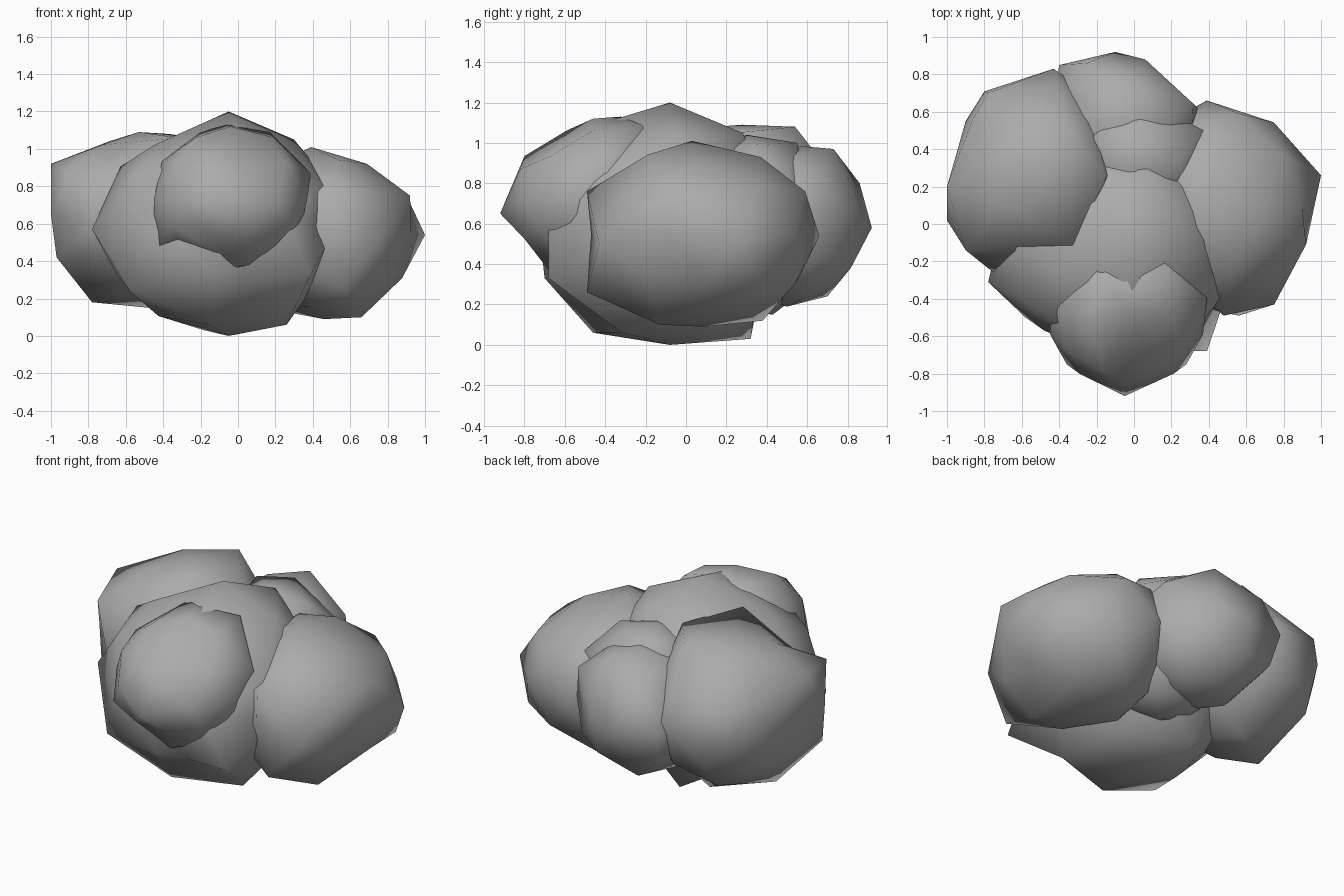
import bpy
import bmesh
from mathutils import Vector

default_cube = bpy.data.objects.get("Cube")
if default_cube:
    bpy.data.objects.remove(default_cube, do_unlink=True)

# Single plain grey surface
grey = bpy.data.materials.new("plain grey")
grey.use_nodes = True
colour = (0.41, 0.41, 0.41, 1)
grey.diffuse_color = colour
grey.node_tree.nodes["Principled BSDF"].inputs["Base Color"].default_value = colour


def add_lobe(name, centre, radii, peaks):
    """Low-poly rounded lump whose nearest corners are pulled out to the peaks."""
    centre = Vector(centre)
    radii = Vector(radii)
    bm = bmesh.new()
    bmesh.ops.create_icosphere(bm, subdivisions=2, radius=1)

    # Each corner is used once, so neighbouring peaks stay separate
    free = list(bm.verts)
    for peak in peaks:
        target = Vector((p - c) / r for p, c, r in zip(peak, centre, radii))
        corner = max(free, key=lambda v: v.co.dot(target))
        corner.co = target
        free.remove(corner)

    # Stretch the unit lump to its size and move it into place
    for vert in bm.verts:
        vert.co = centre + vert.co * radii
    bmesh.ops.recalc_face_normals(bm, faces=bm.faces)
    for face in bm.faces:
        face.smooth = True
    mesh = bpy.data.meshes.new(name)
    bm.to_mesh(mesh)
    bm.free()
    mesh.materials.append(grey)
    lobe = bpy.data.objects.new(name, mesh)
    bpy.context.collection.objects.link(lobe)
    return lobe


# Large core lump, carrying the highest and lowest points
add_lobe(
    name="core_lobe",
    centre=(-.1, -.13, .6),
    radii=(.62, .6, .58),
    peaks=[
        (-.05, -.08, 1.2), (-.05, -.08, 0),
        (-.78, -.31, .57), (.52, -.3, .57),
        (.39, -.68, .33), (.3, -.05, 1.05),
        (.26, -.32, .06), (-.18, .32, .03),
        (-.15, -.46, .06), (-.58, -.5, .24),
        (-.45, -.21, 1.02), (.07, .28, 1.05),
        (-.3, .18, 1), (-.48, -.57, .55),
        (.25, -.68, .62), (-.1, -.7, .33),
        (.46, -.4, .8),
    ],
)

# Front lump
add_lobe(
    name="front_lobe",
    centre=(-.04, -.46, .73),
    radii=(.43, .42, .39),
    peaks=[
        (-.05, -.92, .65), (-.06, -.32, 1.13),
        (-.45, -.5, .42), (.39, -.4, .87),
        (-.36, -.75, .6), (.28, -.75, .6),
        (-.05, -.6, 1.02), (0, -.82, .87),
        (0, -.68, .37), (.17, -.22, 1.09),
        (-.2, -.22, 1.09),
    ],
)

# Lump on the model's left
add_lobe(
    name="left_lobe",
    centre=(.46, .09, .55),
    radii=(.49, .56, .46),
    peaks=[
        (.39, .03, 1.01), (1, .26, .54),
        (.39, .66, .54), (.56, .59, .76),
        (.92, -.11, .75), (.48, -.49, .76),
        (.75, -.43, .5), (.56, -.49, .26),
        (.66, -.13, .1), (.87, .36, .31),
        (.3, .38, .12), (.69, .04, .92),
        (.44, .37, .93),
    ],
)

# Lump on the model's right
add_lobe(
    name="right_lobe",
    centre=(-.53, .28, .63),
    radii=(.46, .53, .46),
    peaks=[
        (-1, .2, .92), (-.9, -.14, .87),
        (-1, .02, .65), (-.97, 0, .42),
        (-.78, .2, .18), (-.47, .43, .15),
        (-.37, .54, 1.08), (-.69, .42, 1.04),
        (-.32, -.12, 1.06), (-.15, .25, 1.05),
        (-.43, .83, .7), (-.78, .7, .8),
        (-.75, -.26, .6), (-.9, .55, .6),
    ],
)

# Back lump
add_lobe(
    name="back_lobe",
    centre=(-.05, .5, .59),
    radii=(.41, .39, .4),
    peaks=[
        (-.1, .92, .58), (0, .73, .97),
        (-.4, .85, .62), (.06, .88, .62),
        (.31, .65, .8), (-.15, .7, .24),
        (-.36, .8, .42), (-.25, .86, .8),
    ],
)

# Lump filling the gap between core and back
add_lobe(
    name="upper_back_lobe",
    centre=(.03, .3, .58),
    radii=(.38, .36, .44),
    peaks=[
        (.02, .55, 1), (.37, .5, .83),
        (-.2, .48, .98), (.24, .33, .99),
        (0, .3, 1.04),
    ],
)
